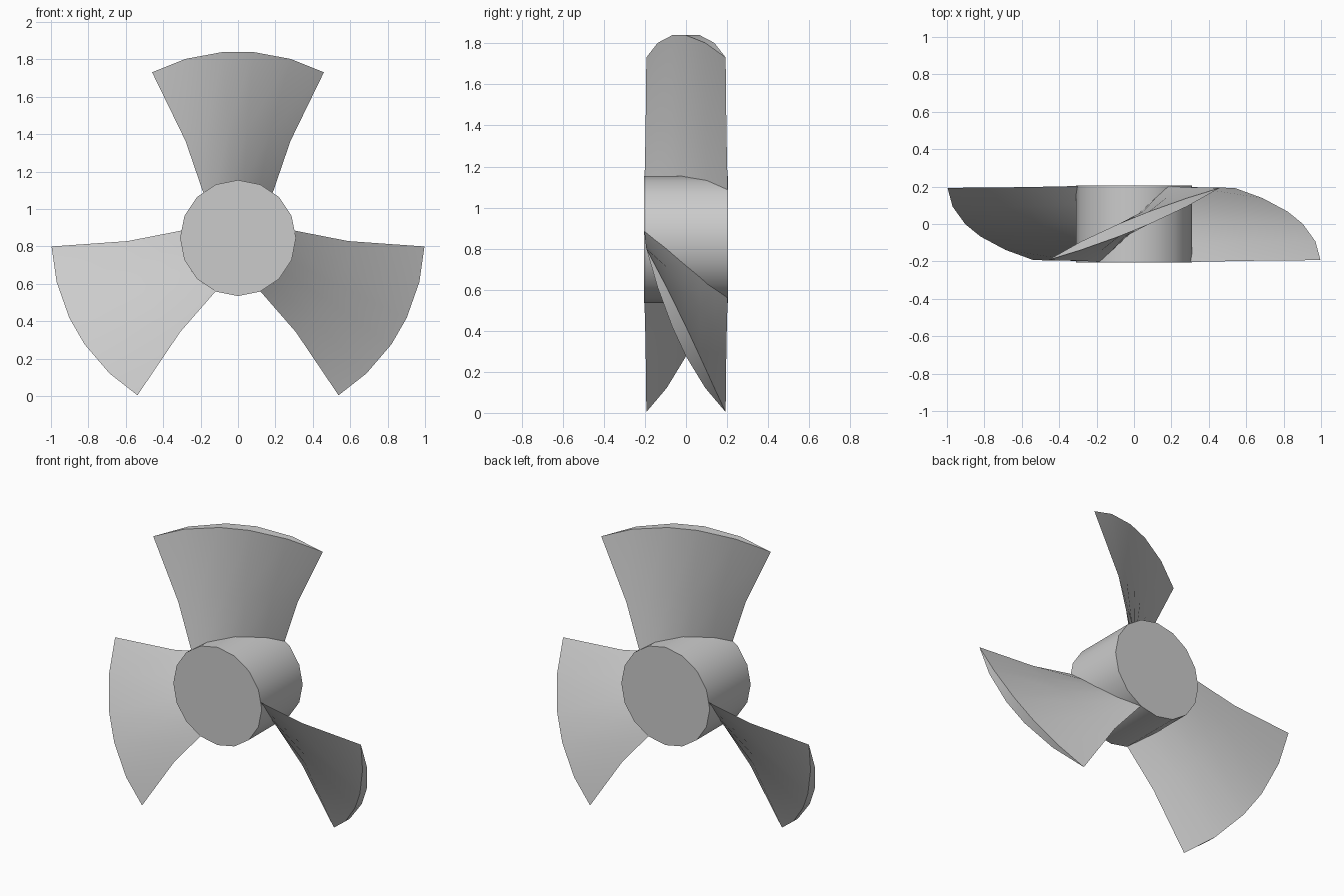
import bpy, bmesh
from math import sin, cos, radians

cube = bpy.data.objects.get("Cube")
if cube:
    bpy.data.objects.remove(cube, do_unlink=True)

AXIS_Z = 0.845

metal = bpy.data.materials.new("light_grey_metal")
metal.use_nodes = True
grey = (0.6, 0.6, 0.6, 1)
metal.diffuse_color = grey
metal.node_tree.nodes["Principled BSDF"].inputs["Base Color"].default_value = grey


def finish(bm, name, angle):
    """Turn a bmesh into a smooth-shaded object with sharp edges kept."""
    bmesh.ops.recalc_face_normals(bm, faces=bm.faces)
    mesh = bpy.data.meshes.new(name)
    bm.to_mesh(mesh)
    bm.free()
    mesh.materials.append(metal)
    obj = bpy.data.objects.new(name, mesh)
    bpy.context.collection.objects.link(obj)
    bpy.ops.object.select_all(action='DESELECT')
    obj.select_set(True)
    bpy.context.view_layer.objects.active = obj
    bpy.ops.object.shade_smooth_by_angle(angle=radians(angle))


def polar(r, a, y):
    """Point around the hub axis, angle measured clockwise from the top."""
    return (r * sin(a), y, AXIS_Z + r * cos(a))


# Hub: a sixteen-sided drum lying along y
bm = bmesh.new()
rings = [[bm.verts.new(polar(0.31, radians(22.5 * i), y)) for i in range(16)]
         for y in (-0.205, 0.205)]
for ring in rings:
    bm.faces.new(ring)
for i in range(16):
    j = (i + 1) % 16
    bm.faces.new((rings[0][i], rings[0][j], rings[1][j], rings[1][i]))
finish(bm, "hub", 40)

# Blade stations: radius, half sweep in degrees, half depth, half thickness
STATIONS = [(0.305, 37.5, 0.203, 0.03), (0.59, 28.4, 0.197, 0.035),
            (0.998, 27.4, 0.193, 0.035)]
ACROSS = (-1, -0.6, -0.17, 0.17, 0.6, 1)


def blade(name, turn):
    """Twisted lens-section blade lofted from hub to tip."""
    bm = bmesh.new()
    loops = []
    for r, sweep, depth, thick in STATIONS:
        def point(t, side):
            y = depth * t + side * thick * (1 - t * t)
            return bm.verts.new(polar(r, radians(turn + sweep * t), y))
        front = [point(t, -1) for t in ACROSS]
        back = [point(t, 1) for t in reversed(ACROSS[1:-1])]
        loops.append(front + back)
    n = len(loops[0])
    for low, high in zip(loops, loops[1:]):
        for i in range(n):
            j = (i + 1) % n
            bm.faces.new((low[i], low[j], high[j], high[i]))
    # Root and tip caps, bridged between the front and back edges
    m = len(ACROSS) - 1
    for loop in (loops[0], loops[-1]):
        bm.faces.new((loop[0], loop[1], loop[-1]))
        for i in range(1, m - 1):
            bm.faces.new((loop[i], loop[i + 1], loop[n - i - 1], loop[n - i]))
        bm.faces.new((loop[m - 1], loop[m], loop[m + 1]))
    finish(bm, name, 35)


for name, turn in (("top_blade", 0), ("left_blade", 120), ("right_blade", 240)):
    blade(name, turn)
